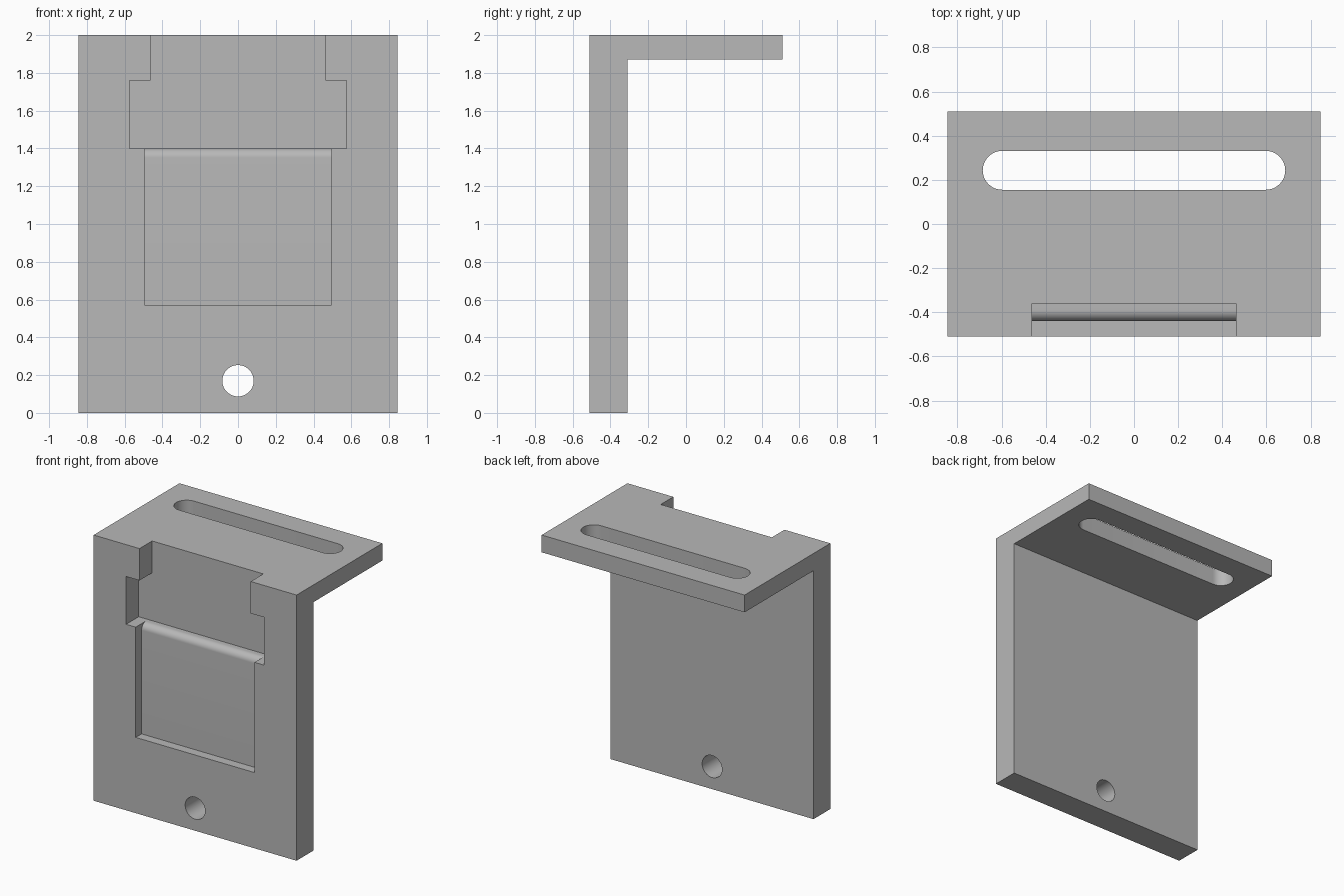
import bpy, bmesh
from math import pi, sin, cos, radians
from mathutils import Vector

cube = bpy.data.objects.get("Cube")
if cube:
    bpy.data.objects.remove(cube, do_unlink=True)

grey = bpy.data.materials.new("plain_grey")
grey.use_nodes = True
colour = (0.48, 0.48, 0.48, 1)
grey.diffuse_color = colour
grey.node_tree.nodes["Principled BSDF"].inputs["Base Color"].default_value = colour

# Where the profile's two coordinates and the extrusion depth go
AXES = {"x": lambda a, b, d: Vector((d, a, b)),
        "y": lambda a, b, d: Vector((a, d, b)),
        "z": lambda a, b, d: Vector((a, b, d))}


def prism(name, profile, axis, lo, hi):
    """Extrude a closed 2D profile along an axis from lo to hi."""
    place = AXES[axis]
    bm = bmesh.new()
    face = bm.faces.new([bm.verts.new(place(a, b, lo)) for a, b in profile])
    out = bmesh.ops.extrude_face_region(bm, geom=[face])
    moved = [v for v in out["geom"] if isinstance(v, bmesh.types.BMVert)]
    bmesh.ops.translate(bm, verts=moved, vec=place(0, 0, hi - lo))
    bmesh.ops.recalc_face_normals(bm, faces=bm.faces)
    mesh = bpy.data.meshes.new(name)
    bm.to_mesh(mesh)
    bm.free()
    mesh.materials.append(grey)
    obj = bpy.data.objects.new(name, mesh)
    bpy.context.collection.objects.link(obj)
    return obj


def arc(cx, cy, r, start, end, n):
    angles = [radians(start + (end - start) * i / n) for i in range(n + 1)]
    return [(cx + r * cos(t), cy + r * sin(t)) for t in angles]


HALF, FRONT, BACK = 0.845, -0.51, 0.51
WALL_BACK, SHELF_BOTTOM, TOP = -0.31, 1.87, 2.0
OUT = FRONT - 0.1

# Upright wall with the shelf, as one L-shaped extrusion
bracket = prism("bracket", [(FRONT, 0), (WALL_BACK, 0), (WALL_BACK, SHELF_BOTTOM),
                            (BACK, SHELF_BOTTOM), (BACK, TOP), (FRONT, TOP)],
                "x", -HALF, HALF)

# Stepped upper pocket, open at the top
right_side = [(0.575, 1.4), (0.575, 1.76), (0.463, 1.76), (0.463, TOP + 0.1)]
left_side = [(-x, z) for x, z in reversed(right_side)]
upper_pocket = prism("upper_pocket_cutter", right_side + left_side, "y", OUT, -0.36)

# Shallow lower pocket whose floor rolls over into the upper pocket
r, floor = 0.05, -0.44
roll = arc(floor + r, 1.4 - r, r, 180, 90, 12)
lower_pocket = prism("lower_pocket_cutter",
                     [(OUT, 0.57), (floor, 0.57)] + roll
                     + [(floor + r, 1.45), (OUT, 1.45)], "x", -0.495, 0.495)

# Round hole through the wall and long slot through the shelf
hole = prism("hole_cutter", arc(0, 0.17, 0.083, 0, 360, 48)[:-1],
             "y", OUT, WALL_BACK + 0.1)
sr, sx, sy = 0.088, 0.597, 0.243
slot = prism("slot_cutter", arc(sx, sy, sr, -90, 90, 24) + arc(-sx, sy, sr, 90, 270, 24),
             "z", SHELF_BOTTOM - 0.1, TOP + 0.1)

bpy.ops.object.select_all(action="DESELECT")
bpy.context.view_layer.objects.active = bracket
bracket.select_set(True)
for cutter in (upper_pocket, lower_pocket, hole, slot):
    cutter.hide_render = True
    mod = bracket.modifiers.new(cutter.name, "BOOLEAN")
    mod.operation = "DIFFERENCE"
    mod.solver = "EXACT"
    mod.object = cutter
    bpy.ops.object.modifier_apply(modifier=mod.name)
    bpy.data.objects.remove(cutter, do_unlink=True)

bpy.ops.object.shade_smooth_by_angle(angle=radians(30))
